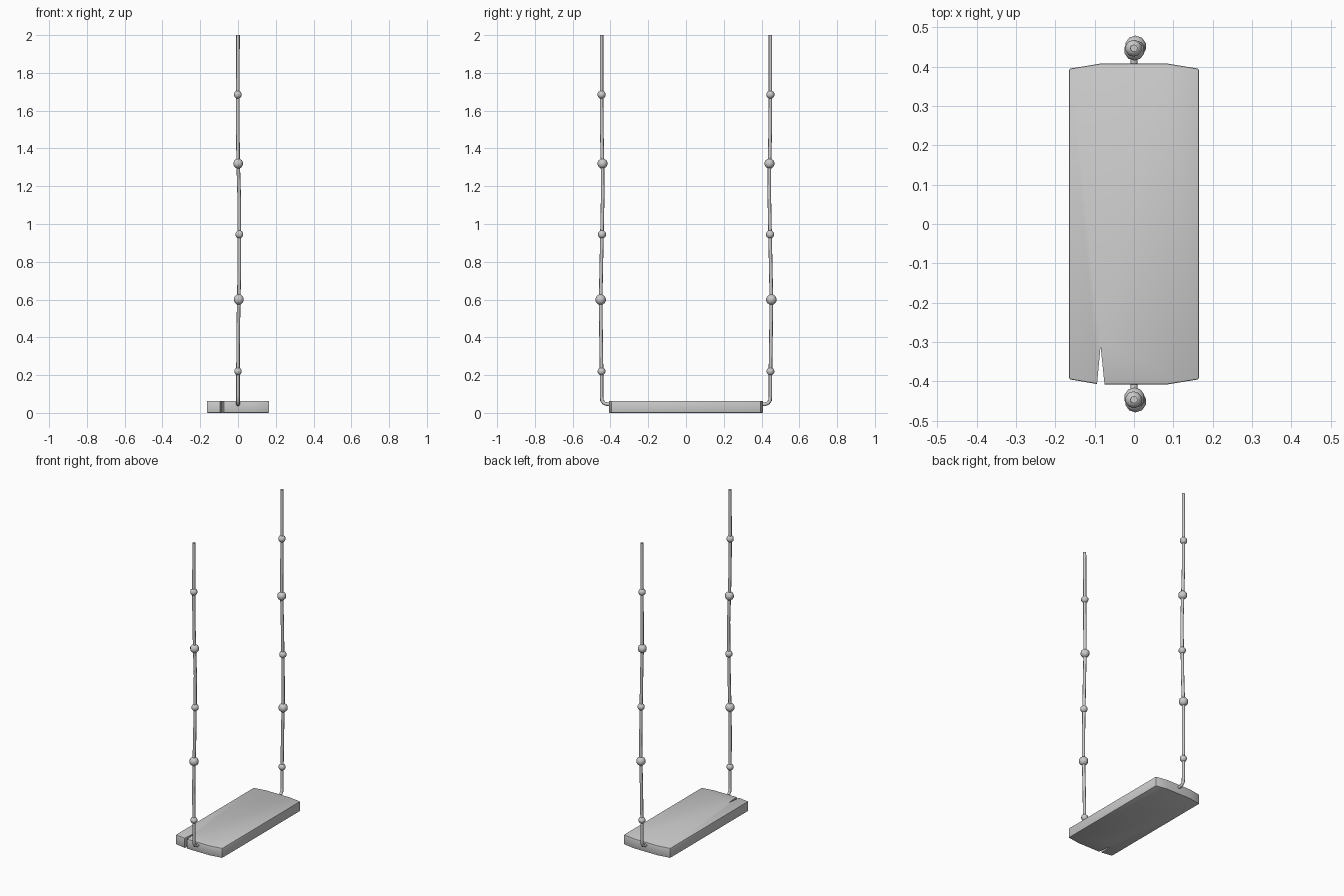
import bpy, bmesh
from math import radians

cube = bpy.data.objects.get("Cube")
if cube:
    bpy.data.objects.remove(cube, do_unlink=True)

# Single plain grey
grey = bpy.data.materials.new("plain grey")
grey.use_nodes = True
grey.diffuse_color = (0.6, 0.6, 0.6, 1)
grey.node_tree.nodes["Principled BSDF"].inputs["Base Color"].default_value = (0.6, 0.6, 0.6, 1)


def finish(obj, angle):
    """Apply the material and smooth shading with sharp edges."""
    bpy.ops.object.select_all(action='DESELECT')
    obj.select_set(True)
    bpy.context.view_layer.objects.active = obj
    if obj.type == 'CURVE':
        bpy.ops.object.convert(target='MESH')
        obj = bpy.context.object
    obj.data.materials.clear()
    obj.data.materials.append(grey)
    bpy.ops.object.shade_smooth_by_angle(angle=radians(angle))


def add_mesh(name, bm):
    mesh = bpy.data.meshes.new(name)
    bm.to_mesh(mesh)
    bm.free()
    obj = bpy.data.objects.new(name, mesh)
    bpy.context.collection.objects.link(obj)
    return obj


# Seat plank: tapered ends and a split in the front edge
THICK = 0.063
outline = [(-0.165, -0.395), (-0.094, -0.407), (-0.085, -0.31), (-0.075, -0.408),
           (0.085, -0.408), (0.165, -0.395), (0.165, 0.395), (0.085, 0.408),
           (-0.085, 0.408), (-0.165, 0.395)]
bm = bmesh.new()
base = bm.faces.new([bm.verts.new((x, y, 0)) for x, y in outline])
top = bmesh.ops.extrude_face_region(bm, geom=[base])
bmesh.ops.translate(bm, vec=(0, 0, THICK),
                    verts=[v for v in top["geom"] if isinstance(v, bmesh.types.BMVert)])
bmesh.ops.recalc_face_normals(bm, faces=bm.faces)
# Round the rim and long corners, leaving the split crisp
rim = [e for e in bm.edges
       if all(abs(v.co.x) > 0.16 or abs(v.co.y) > 0.4 for v in e.verts)
       and (abs(e.verts[0].co.z - e.verts[1].co.z) < 0.01 or abs(e.verts[0].co.x) > 0.16)]
bmesh.ops.bevel(bm, geom=rim, offset=0.004, segments=2, profile=0.5, affect='EDGES')
finish(add_mesh("seat", bm), 35)

# Hanging ropes: (x, distance from centre, height), bent into the seat ends
path = [(0, 0.40, 0.045), (0, 0.42, 0.046), (0, 0.435, 0.052), (0, 0.445, 0.066),
        (0, 0.447, 0.09), (0, 0.447, 0.22), (0.001, 0.45, 0.42), (0.004, 0.452, 0.6),
        (0.007, 0.449, 0.75), (0.007, 0.445, 0.945), (0.006, 0.441, 1.15),
        (0.001, 0.442, 1.32), (-0.001, 0.446, 1.5), (-0.001, 0.447, 1.685), (0, 0.447, 2)]
knots = [(5, 0.021), (7, 0.028), (9, 0.022), (11, 0.027), (13, 0.022)]

for side, label in ((-1, "front"), (1, "back")):
    curve = bpy.data.curves.new(label + "_rope", 'CURVE')
    curve.dimensions = '3D'
    curve.bevel_depth = 0.0095
    curve.bevel_resolution = 2
    curve.use_fill_caps = True
    spline = curve.splines.new('POLY')
    spline.points.add(len(path) - 1)
    for point, (x, y, z) in zip(spline.points, path):
        point.co = (x, y * side, z, 1)
    rope = bpy.data.objects.new(label + "_rope", curve)
    bpy.context.collection.objects.link(rope)
    finish(rope, 50)

    # Knots tied along the rope
    for number, (index, radius) in enumerate(knots, 1):
        bm = bmesh.new()
        bmesh.ops.create_uvsphere(bm, u_segments=10, v_segments=7, radius=radius)
        knot = add_mesh(f"{label}_knot_{number}", bm)
        x, y, z = path[index]
        knot.location = (x, y * side, z)
        finish(knot, 40)
